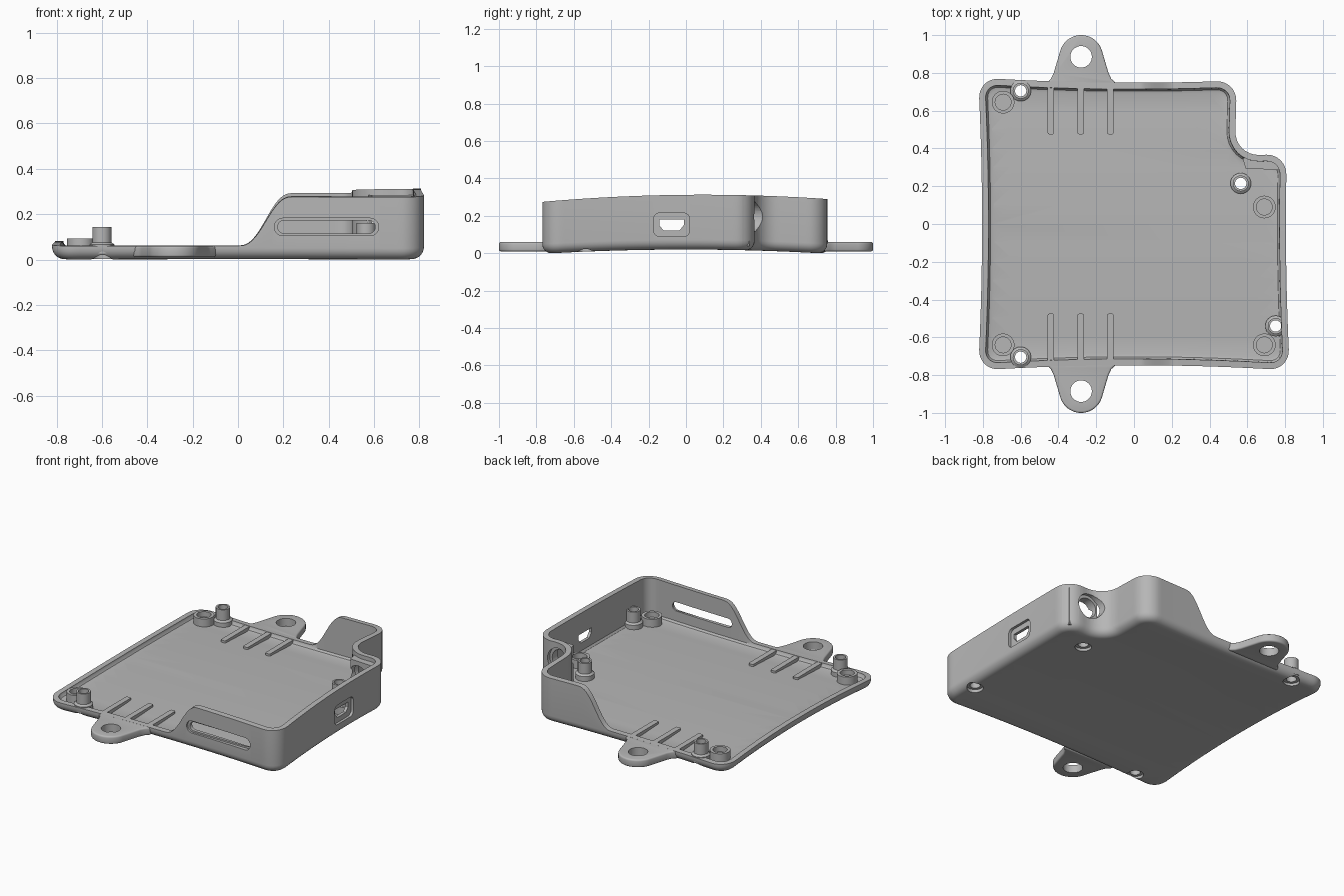
import bpy, bmesh, math
from mathutils import Vector

if "Cube" in bpy.data.objects:
    bpy.data.objects.remove(bpy.data.objects["Cube"], do_unlink=True)

GREY = bpy.data.materials.new("plain grey")
GREY.use_nodes = True
GREY.diffuse_color = (0.47, 0.47, 0.47, 1)
GREY.node_tree.nodes["Principled BSDF"].inputs["Base Color"].default_value = GREY.diffuse_color


def lift(y):
    """Gentle arch of the floor from front to back."""
    return 0.02 * (1 - (y / 0.72) ** 2)


def finish(bm, name):
    bmesh.ops.recalc_face_normals(bm, faces=bm.faces)
    mesh = bpy.data.meshes.new(name)
    bm.to_mesh(mesh)
    bm.free()
    mesh.materials.append(GREY)
    ob = bpy.data.objects.new(name, mesh)
    bpy.context.collection.objects.link(ob)
    return ob


def activate(ob):
    bpy.ops.object.select_all(action='DESELECT')
    ob.select_set(True)
    bpy.context.view_layer.objects.active = ob


def smooth(ob):
    activate(ob)
    bpy.ops.object.shade_smooth_by_angle(angle=math.radians(32))


def cut(ob, *cutters):
    for c in cutters:
        mod = ob.modifiers.new("cut", 'BOOLEAN')
        mod.operation, mod.solver, mod.object = 'DIFFERENCE', 'EXACT', c
        activate(ob)
        bpy.ops.object.modifier_apply(modifier=mod.name)
        bpy.data.objects.remove(c, do_unlink=True)


def prism(name, pts, axis, lo, hi):
    """Extrude a 2D shape along an axis."""
    place = {'x': lambda u, v, w: (w, u, v), 'y': lambda u, v, w: (u, w, v),
             'z': lambda u, v, w: (u, v, w)}[axis]
    bm = bmesh.new()
    a, b = [[bm.verts.new(place(u, v, w)) for u, v in pts] for w in (lo, hi)]
    bm.faces.new(a)
    bm.faces.new(b)
    for i in range(len(a)):
        bm.faces.new((a[i - 1], a[i], b[i], b[i - 1]))
    return finish(bm, name)


def disc(x, y, r, n=32):
    return [(x + r * math.cos(math.tau * i / n), y + r * math.sin(math.tau * i / n))
            for i in range(n)]


def rounded(corners, steps=8):
    """Round right-angled corners given as (x, y, radius)."""
    pts = []
    for i, (x, y, r) in enumerate(corners):
        p = Vector((x, y))
        a = (Vector(corners[i - 1][:2]) - p).normalized()
        b = (Vector(corners[(i + 1) % len(corners)][:2]) - p).normalized()
        c = p + (a + b) * r
        for k in range(steps + 1):
            t = math.pi / 2 * k / steps
            pts.append(c - r * (b * math.cos(t) + a * math.sin(t)))
    return pts


def rounded_box(u0, u1, v0, v1, r):
    return [tuple(p) for p in rounded([(u0, v0, r), (u1, v0, r), (u1, v1, r), (u0, v1, r)])]


def lathe(name, profile, x, y):
    bm = bmesh.new()
    vs = [bm.verts.new((r, 0, z)) for r, z in profile]
    edges = [bm.edges.new((vs[i - 1], vs[i])) for i in range(len(vs))
             if profile[i - 1][0] + profile[i][0] > 0]
    bmesh.ops.spin(bm, geom=vs + edges, cent=(0, 0, 0), axis=(0, 0, 1),
                   angle=math.tau, steps=32, use_duplicate=False)
    bmesh.ops.remove_doubles(bm, verts=bm.verts, dist=0.0002)
    ob = finish(bm, name)
    ob.location = (x, y, lift(y))
    smooth(ob)


# Tray outline: rounded notched rectangle with sides bowed inward
raw = rounded([(-0.825, -0.775, 0.11), (0.825, -0.775, 0.11), (0.825, 0.37, 0.11),
               (0.545, 0.37, 0.13), (0.545, 0.775, 0.11), (-0.825, 0.775, 0.11)])
outline = []
for i, p in enumerate(raw):
    q = raw[(i + 1) % len(raw)]
    n = max(1, math.ceil((q - p).length / 0.015))
    for k in range(n):
        s = p.lerp(q, k / n)
        outline.append(Vector((s.x * (1 - 0.025 * (1 - (s.y / 0.775) ** 2)),
                               s.y * (1 - 0.035 * (1 - (s.x / 0.825) ** 2)))))


def inset(d):
    ring = []
    for i, p in enumerate(outline):
        t = (outline[(i + 1) % len(outline)] - outline[i - 1]).normalized()
        ring.append(p + Vector((-t.y, t.x)) * d)
    return ring


def rim(x, y):
    """Low rim sweeping up to the tall end."""
    t = min(1, max(0, x / 0.245))
    s = t ** 3 * (t * (6 * t - 15) + 10)
    high = 0.313 - 0.052 * (y - 0.09) ** 2 - lift(y)
    return 0.062 + s * (high - 0.062)


# Tray shell, lofted from the underside over the rim to the floor
fillet = 0.052
levels = [(fillet * (1 - math.sin(a)), fillet * (1 - math.cos(a)))
          for a in [math.pi / 2 * k / 6 for k in range(7)]]
levels += [(0, None), (0.034, None), (0.036, 0.052), (0.045, 0.04), (0.06, 0.035)]
bm = bmesh.new()
rings = []
for d, z in levels:
    rings.append([bm.verts.new((p.x, p.y, rim(p.x, p.y) if z is None else z))
                  for p in inset(d)])
for a, b in zip(rings, rings[1:]):
    for i in range(len(a)):
        bm.faces.new((a[i - 1], a[i], b[i], b[i - 1]))
caps = [bm.faces.new(rings[0]), bm.faces.new(rings[-1])]
bmesh.ops.recalc_face_normals(bm, faces=bm.faces)
bmesh.ops.triangulate(bm, faces=caps)
for k in range(-6, 7):
    bmesh.ops.bisect_plane(bm, geom=bm.verts[:] + bm.edges[:] + bm.faces[:],
                           plane_co=(0, k * 0.1 + 0.003, 0), plane_no=(0, 1, 0), dist=1e-5)
for v in bm.verts:
    v.co.z += lift(v.co.y)
shell = finish(bm, "tray_shell")

# Slot in the front wall, port in the right-hand wall, round jack opening in the notch
cut(shell,
    prism("slot_recess", rounded_box(0.16, 0.62, 0.105, 0.182, 0.038), 'y', -0.9, -0.737),
    prism("slot_hole", rounded_box(0.175, 0.605, 0.115, 0.172, 0.028), 'y', -0.9, -0.65),
    prism("port_recess", rounded_box(-0.172, 0.018, 0.09, 0.215, 0.03), 'x', 0.788, 0.95),
    prism("port_hole", [(-0.12, 0.122), (-0.035, 0.122), (-0.012, 0.15), (-0.012, 0.18),
                        (-0.143, 0.18), (-0.143, 0.15)], 'x', 0.7, 0.95),
    prism("jack_hole", disc(0.645, 0.195, 0.08), 'y', 0.25, 0.5))

# Screw holes with counterbores underneath
screws = [(-0.6, 0.705), (-0.6, -0.705), (0.565, 0.215), (0.75, -0.54)]
for x, y in screws:
    cut(shell, prism("bore", disc(x, y, 0.03), 'z', -0.1, 0.1),
        prism("counterbore", disc(x, y, 0.048), 'z', -0.1, 0.018 + lift(y)))
smooth(shell)

# Thickened wall behind the jack opening
block = prism("jack_backing", [(0.575, 0.35), (0.59, 0.295), (0.775, 0.285), (0.775, 0.34)],
              'z', 0.04, 0.285)
cut(block, prism("jack_bore", disc(0.645, 0.195, 0.062), 'y', 0.2, 0.5))
smooth(block)

# Screw posts and closed support bosses
for i, (x, y) in enumerate(screws):
    lathe(f"screw_post_{i + 1}", [(0.03, 0.025), (0.055, 0.025), (0.055, 0.065), (0.042, 0.075),
                                  (0.042, 0.143), (0.03, 0.143)], x, y)
for i, (x, y) in enumerate([(-0.693, 0.645), (-0.693, -0.64), (0.69, 0.09), (0.69, -0.64)]):
    lathe(f"support_boss_{i + 1}", [(0, 0.025), (0.06, 0.025), (0.06, 0.088), (0.042, 0.088),
                                    (0.042, 0.055), (0, 0.055)], x, y)

# Mounting ears and floor ribs, front and back
half = [(0.185, 0.735), (0.178, 0.752), (0.16, 0.768), (0.145, 0.8)]
tip = [(0.115 * math.cos(math.radians(a)), 0.885 + 0.115 * math.sin(math.radians(a)))
       for a in range(18, 163, 6)]
ear_shape = half + tip + [(-x, y) for x, y in reversed(half)]
for side, s in (("back", 1), ("front", -1)):
    ear = prism(f"{side}_ear", [(x - 0.28, y * s) for x, y in ear_shape], 'z', 0.01, 0.06)
    bev = ear.modifiers.new("soft edge", 'BEVEL')
    bev.width, bev.segments, bev.limit_method = 0.01, 3, 'ANGLE'
    bev.angle_limit = math.radians(50)
    activate(ear)
    bpy.ops.object.modifier_apply(modifier=bev.name)
    cut(ear, prism("ear_hole", disc(-0.28, 0.885 * s, 0.057), 'z', -0.1, 0.2))
    smooth(ear)
    for i, x in enumerate((-0.44, -0.282, -0.125)):
        inner, outer = sorted((0.475 * s, 0.73 * s))
        rib = prism(f"{side}_rib_{i + 1}", rounded_box(x - 0.017, x + 0.017, inner, outer, 0.008),
                    'z', 0.02, 0.06)
        smooth(rib)
